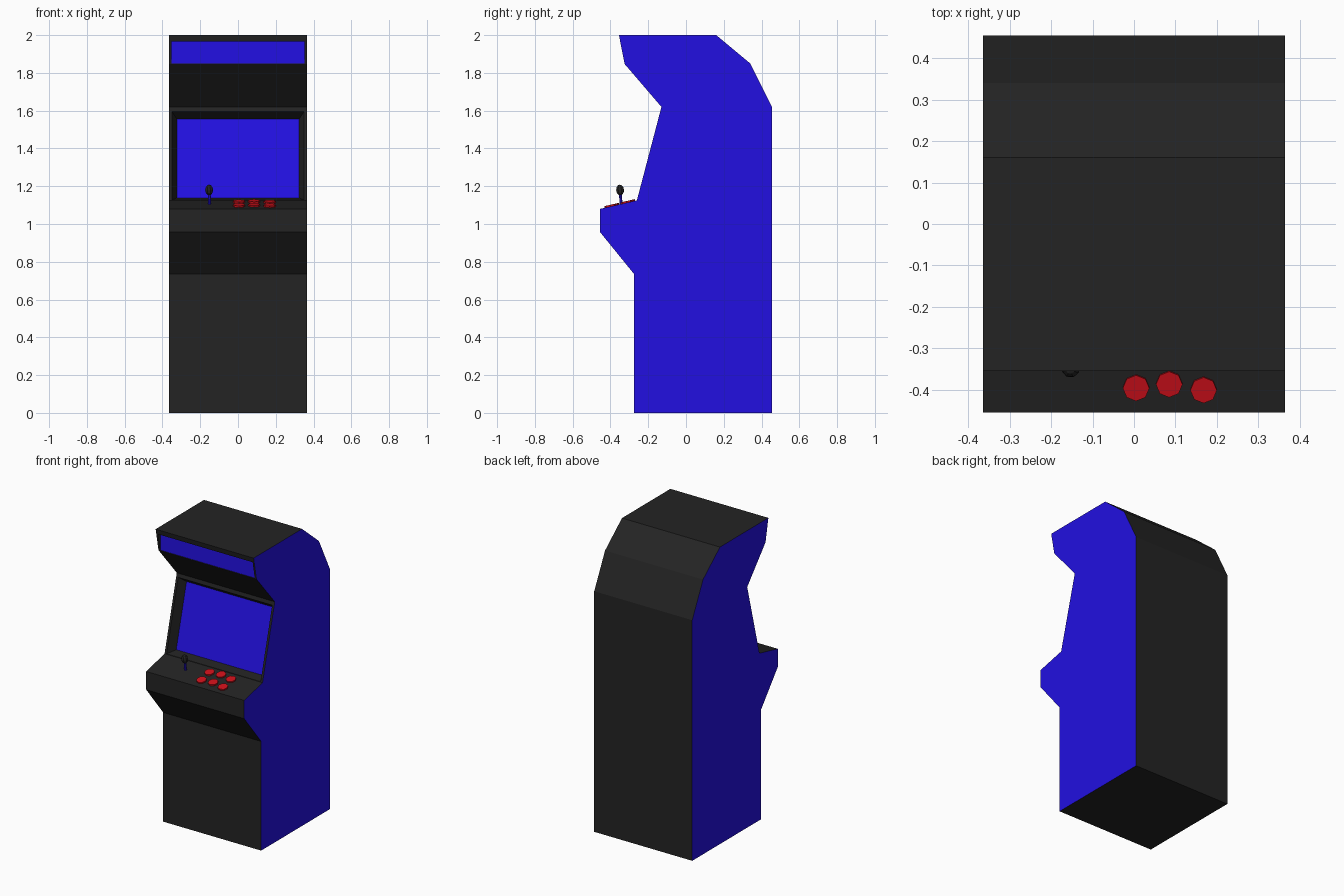
import bpy, bmesh, math
from mathutils import Vector, Matrix

if "Cube" in bpy.data.objects:
    bpy.data.objects.remove(bpy.data.objects["Cube"])


def material(name, rgb):
    m = bpy.data.materials.new(name)
    m.diffuse_color = (*rgb, 1)
    m.use_nodes = True
    m.node_tree.nodes["Principled BSDF"].inputs["Base Color"].default_value = m.diffuse_color
    return m


BLACK = material("black", (0.017, 0.017, 0.017))
BLUE = material("blue", (0.016, 0.005, 0.75))
RED = material("red", (0.6, 0.005, 0.01))


def finish(name, bm, *mats):
    me = bpy.data.meshes.new(name)
    bm.to_mesh(me)
    bm.free()
    for m in mats:
        me.materials.append(m)
    ob = bpy.data.objects.new(name, me)
    bpy.context.collection.objects.link(ob)
    return ob


# Side profile (y, z), from the front foot up and over to the back
W = 0.365
PROFILE = [(-.275, 0), (-.275, .735), (-.455, .957), (-.455, 1.08),
           (-.26, 1.125), (-.13, 1.62), (-.325, 1.847), (-.355, 2),
           (.16, 2), (.34, 1.85), (.455, 1.62), (.455, 0)]
SCREEN, MARQUEE = 4, 6   # profile segments that carry a recess


def recess_loops(p, q, x_open, low, high, taper, d_low, d_high):
    """Corner loops of the opening and of the sunken panel in segment p-q."""
    p, q = Vector(p), Vector(q)
    u = (q - p).normalized()
    n = Vector((u.y, -u.x))
    a, b = p + u * low, q - u * high

    def loop(x, lo, hi):
        return [(-x, *lo), (x, *lo), (x, *hi), (-x, *hi)]
    return (loop(x_open, a, b),
            loop(x_open - taper, a + u * taper + n * d_low,
                 b - u * taper + n * d_high))


recesses = {
    SCREEN: ("screen", recess_loops(PROFILE[4], PROFILE[5], .35, .003, .025, .026, .06, .06)),
    MARQUEE: ("marquee_panel", recess_loops(PROFILE[6], PROFILE[7], .353, .002, .034, 0, .003, .03)),
}

# Cabinet: blue sides, black skin with two framed recesses
bm = bmesh.new()
left = [bm.verts.new((-W, y, z)) for y, z in PROFILE]
right = [bm.verts.new((W, y, z)) for y, z in PROFILE]
for f in (bm.faces.new(left), bm.faces.new(right[::-1])):
    f.material_index = 1
count = len(PROFILE)
for i in range(count):
    j = (i + 1) % count
    outer = [left[i], right[i], right[j], left[j]]
    if i not in recesses:
        bm.faces.new(outer)
        continue
    name, loops = recesses[i]
    for co in loops:
        inner = [bm.verts.new(c) for c in co]
        for k in range(4):
            m = (k + 1) % 4
            bm.faces.new((outer[k], outer[m], inner[m], inner[k]))
        outer = inner
    # Blue panel closing the recess
    panel = bmesh.new()
    panel.faces.new([panel.verts.new(c) for c in loops[1]])
    finish(name, panel, BLUE)
finish("cabinet", bm, BLACK, BLUE)

# Control panel slope
SLOPE = math.atan2(.045, .195)


def deck_z(y):
    return 1.08 + (y + .455) * .045 / .195


# Six octagonal buttons in two staggered rows
for row in range(2):
    for col, (x, y) in enumerate([(.005, -.395), (.085, -.386), (.168, -.4)]):
        y += row * .085
        bm = bmesh.new()
        bmesh.ops.create_cone(bm, cap_ends=True, segments=8, radius1=.032,
                              radius2=.032, depth=.014,
                              matrix=Matrix.Translation((x, y, deck_z(y) + .002))
                              @ Matrix.Rotation(SLOPE, 4, 'X'))
        finish(f"button_{row + 1}_{col + 1}", bm, RED)

# Joystick: thin shaft leaning slightly forward, low-poly knob
base, top = Vector((-.15, -.343, 1.1)), Vector((-.153, -.349, 1.18))
axis = top - base
turn = axis.to_track_quat('Z', 'Y').to_matrix().to_4x4()
bm = bmesh.new()
bmesh.ops.create_cone(bm, cap_ends=True, segments=8, radius1=.008, radius2=.008,
                      depth=axis.length,
                      matrix=Matrix.Translation((base + top) / 2) @ turn)
finish("joystick_shaft", bm, BLUE)
bm = bmesh.new()
bmesh.ops.create_uvsphere(bm, u_segments=8, v_segments=6, radius=.022,
                          matrix=Matrix.Translation(top) @ turn
                          @ Matrix.Diagonal((1, 1, 1.3, 1)))
finish("joystick_knob", bm, BLACK)
